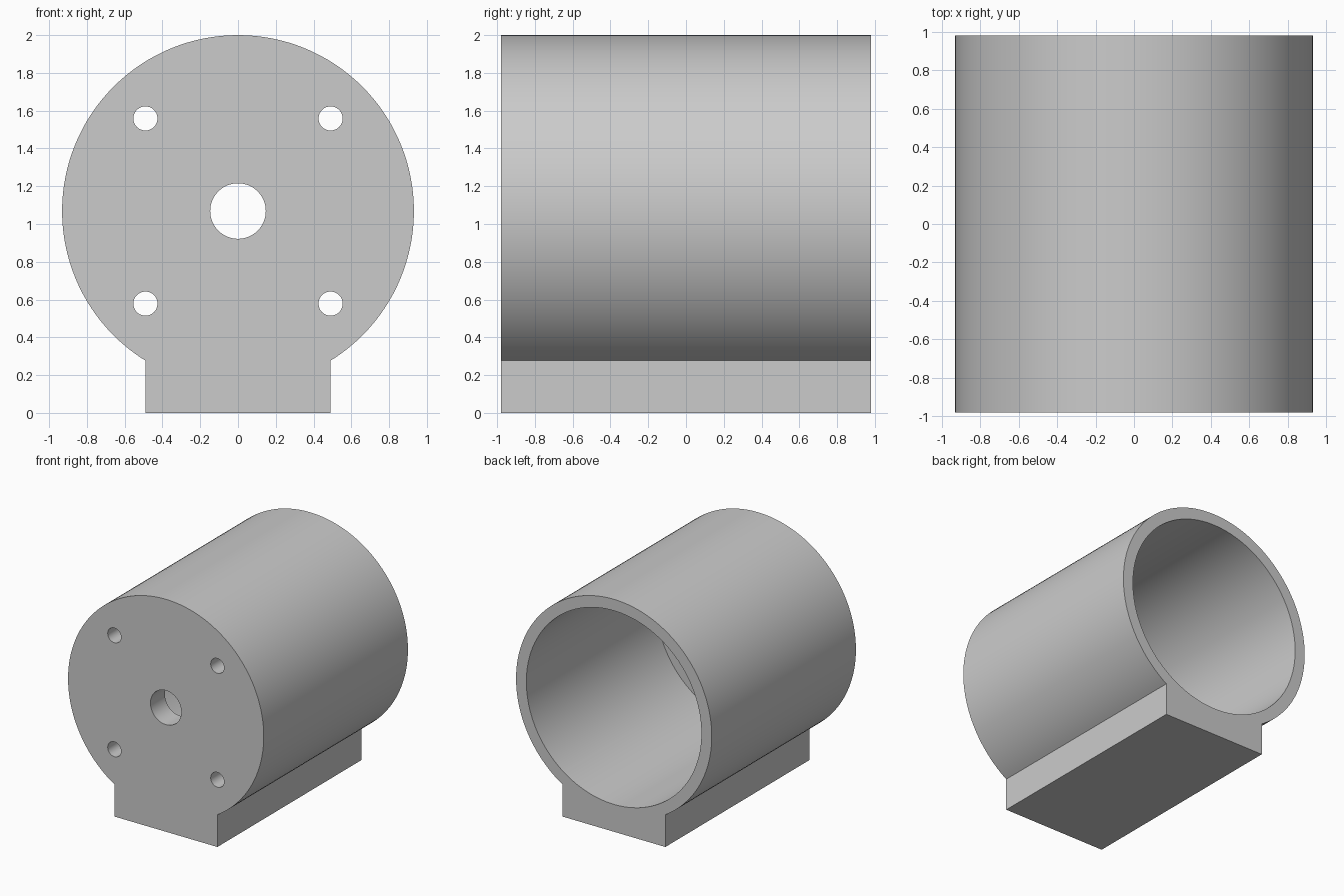
import bpy
import math

cube = bpy.data.objects.get("Cube")
if cube:
    bpy.data.objects.remove(cube, do_unlink=True)

U = 2 / 40.8                     # one design unit
LENGTH, RADIUS, BORE = 40 * U, 19 * U, 17 * U
AXIS_Z = 21.8 * U
FLOOR = 4 * U                    # front wall thickness
FRONT = -LENGTH / 2
BOLT = 10 * U

grey = bpy.data.materials.new("plain grey")
grey.use_nodes = True
colour = (0.6, 0.6, 0.6, 1)
grey.diffuse_color = colour
grey.node_tree.nodes["Principled BSDF"].inputs["Base Color"].default_value = colour


def rod(name, radius, y0, y1, x=0, z=AXIS_Z, sides=64):
    """Cylinder lying along y."""
    bpy.ops.mesh.primitive_cylinder_add(
        vertices=sides, radius=radius, depth=y1 - y0,
        location=(x, (y0 + y1) / 2, z), rotation=(math.pi / 2, 0, 0))
    ob = bpy.context.object
    ob.name = name
    ob.data.materials.append(grey)
    return ob


def combine(target, other, operation):
    """Apply a boolean and discard the helper."""
    mod = target.modifiers.new(operation.lower(), "BOOLEAN")
    mod.operation, mod.solver, mod.object = operation, "EXACT", other
    bpy.context.view_layer.objects.active = target
    bpy.ops.object.modifier_apply(modifier=mod.name)
    bpy.data.objects.remove(other, do_unlink=True)


# Round housing
housing = rod("motor_housing", RADIUS, FRONT, -FRONT, sides=128)

# Rectangular foot merged into the underside
foot_height = 9 * U
bpy.ops.mesh.primitive_cube_add(size=1, location=(0, 0, foot_height / 2))
foot = bpy.context.object
foot.name = "mounting_foot"
foot.scale = (2 * BOLT, LENGTH, foot_height)
foot.data.materials.append(grey)
bpy.ops.object.transform_apply(location=False, rotation=False, scale=True)
combine(housing, foot, "UNION")

# Deep bore open at the back
combine(housing, rod("bore", BORE, FRONT + FLOOR, -FRONT + 0.1, sides=128), "DIFFERENCE")

# Shaft hole and four bolt holes through the front wall
holes = [(0, 0, 3 * U)] + [(sx * BOLT, sz * BOLT, 1.3 * U) for sx in (-1, 1) for sz in (-1, 1)]
for x, dz, radius in holes:
    hole = rod("hole", radius, FRONT - 0.1, FRONT + FLOOR + 0.1, x, AXIS_Z + dz)
    combine(housing, hole, "DIFFERENCE")

# Smooth walls with crisp rims
bpy.ops.object.select_all(action="DESELECT")
housing.select_set(True)
bpy.context.view_layer.objects.active = housing
bpy.ops.object.shade_smooth_by_angle(angle=math.radians(30))
